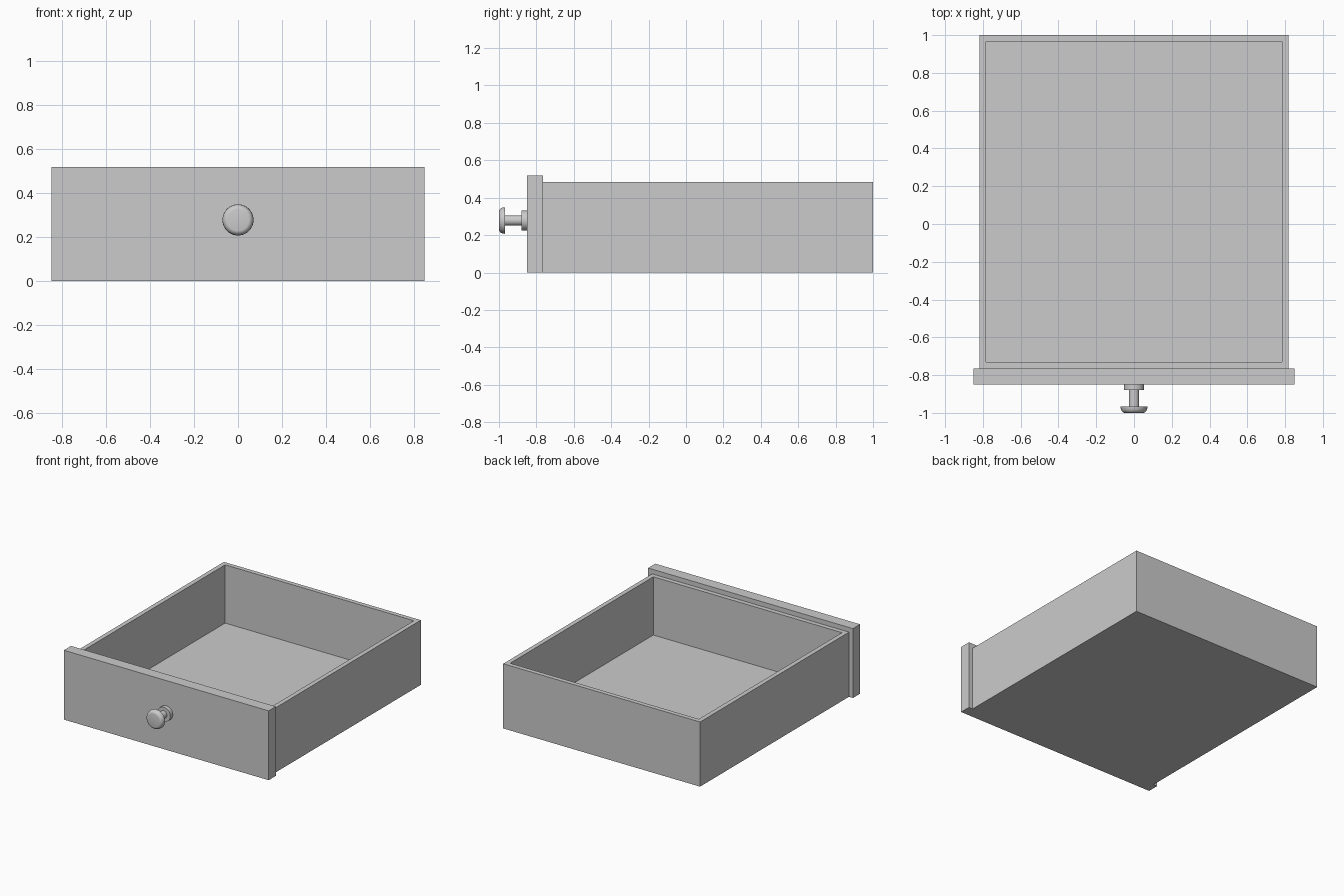
import bpy
import bmesh
import math
from mathutils import Matrix, Vector

default = bpy.data.objects.get("Cube")
if default:
    bpy.data.objects.remove(default, do_unlink=True)

# Single plain grey finish
GREY = (0.6, 0.6, 0.6, 1.0)
grey = bpy.data.materials.new("plain_grey")
grey.use_nodes = True
grey.diffuse_color = GREY
grey.node_tree.nodes["Principled BSDF"].inputs["Base Color"].default_value = GREY


def make_object(name, bm):
    bmesh.ops.recalc_face_normals(bm, faces=bm.faces)
    mesh = bpy.data.meshes.new(name)
    bm.to_mesh(mesh)
    bm.free()
    mesh.materials.append(grey)
    obj = bpy.data.objects.new(name, mesh)
    bpy.context.collection.objects.link(obj)
    return obj


def block(low, high):
    low, high = Vector(low), Vector(high)
    bm = bmesh.new()
    place = Matrix.Translation((low + high) / 2) @ Matrix.Diagonal((*(high - low), 1))
    bmesh.ops.create_cube(bm, size=1, matrix=place)
    return bm


# Open tray: inset the top face and sink it to the floor
FLOOR, WALL = 0.048, 0.048
tray = block((-0.817, -0.765, 0), (0.817, 1, 0.485))
top = max(tray.faces, key=lambda f: f.calc_center_median().z)
bmesh.ops.inset_individual(tray, faces=[top], thickness=WALL)
sunk = bmesh.ops.extrude_discrete_faces(tray, faces=[top])["faces"][0]
for vert in sunk.verts:
    vert.co.z = FLOOR
bmesh.ops.remove_doubles(tray, verts=tray.verts, dist=0.0001)
make_object("drawer_tray", tray)

# Overhanging front board
make_object("front_panel", block((-0.85, -0.85, 0), (0.85, -0.765, 0.52)))

# Turned knob: base flange, stem and rounded head as (radius, y)
profile = [(0, -0.845), (0.054, -0.845), (0.054, -0.88), (0.027, -0.88),
           (0.027, -0.967), (0.071, -0.967)]
for step in range(1, 6):
    angle = math.radians(step * 18)
    profile.append((0.049 + 0.022 * math.cos(angle), -0.97 - 0.03 * math.sin(angle)))
profile.append((0, -1))

knob = bmesh.new()
verts = [knob.verts.new((r, y, 0.278)) for r, y in profile]
edges = [knob.edges.new(pair) for pair in zip(verts, verts[1:])]
bmesh.ops.spin(knob, geom=verts + edges, cent=(0, 0, 0.278), axis=(0, 1, 0),
               angle=math.tau, steps=48)
bmesh.ops.remove_doubles(knob, verts=knob.verts, dist=0.0001)
knob_object = make_object("knob", knob)

bpy.ops.object.select_all(action="DESELECT")
knob_object.select_set(True)
bpy.context.view_layer.objects.active = knob_object
bpy.ops.object.shade_smooth_by_angle(angle=math.radians(35))
